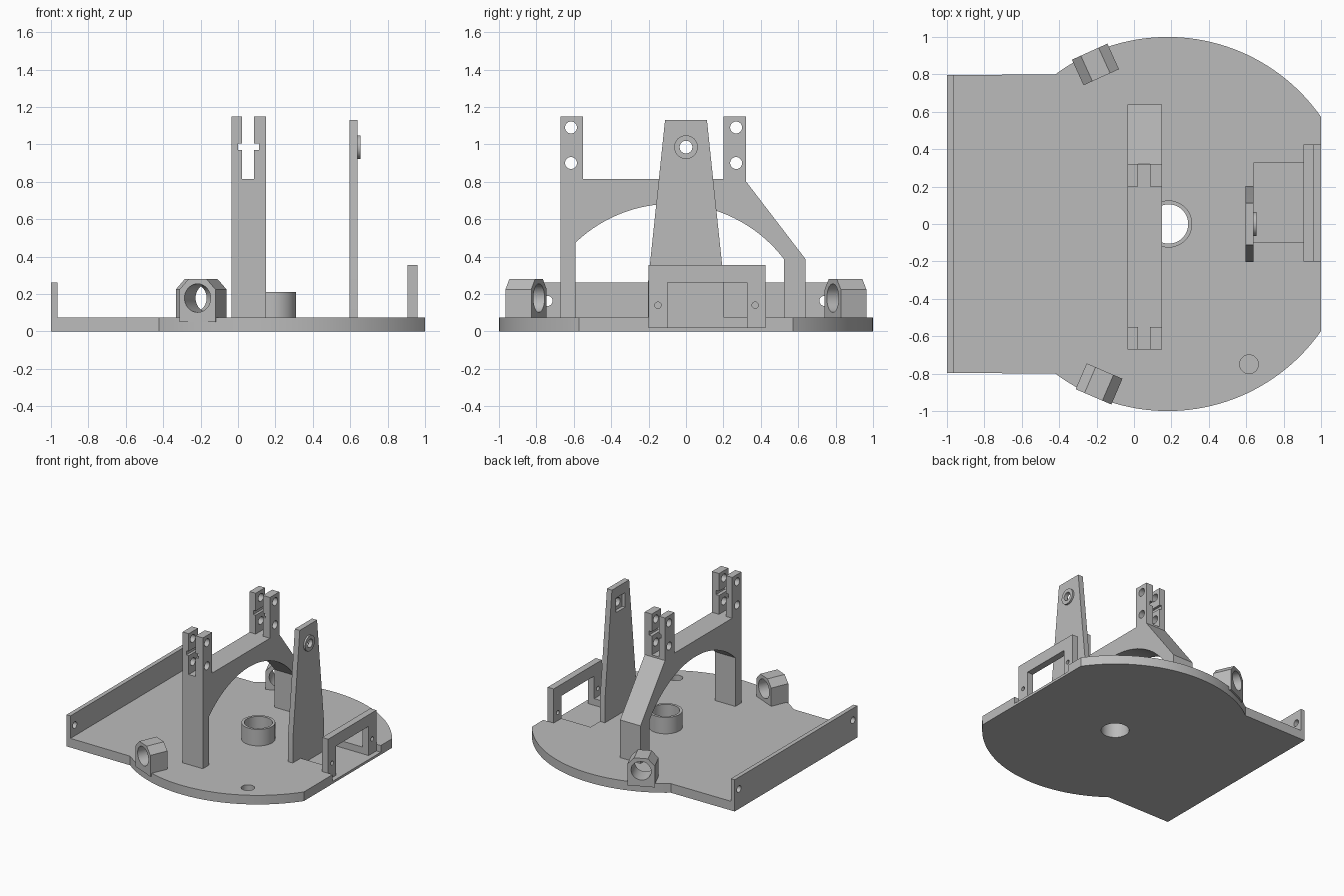
import bpy, bmesh
from math import sin, cos, pi, radians, atan2, hypot
from mathutils import Matrix

cube = bpy.data.objects.get("Cube")
if cube:
    bpy.data.objects.remove(cube)

grey = bpy.data.materials.new("plain grey")
grey.use_nodes = True
GREY = (0.5, 0.5, 0.5, 1)
grey.diffuse_color = GREY
grey.node_tree.nodes["Principled BSDF"].inputs["Base Color"].default_value = GREY

# Maps a profile point (u, v) and a depth d to space, for each extrusion axis
PLACE = {"x": lambda u, v, d: (d, u, v),
         "y": lambda u, v, d: (u, d, v),
         "z": lambda u, v, d: (u, v, d)}


def arc(u, v, r, start=0.0, end=2 * pi, n=48):
    closed = abs(end - start) > 6.28
    count = n if closed else n + 1
    return [(u + r * cos(start + (end - start) * i / n),
             v + r * sin(start + (end - start) * i / n)) for i in range(count)]


def rect(u0, v0, u1, v1):
    return [(u0, v0), (u1, v0), (u1, v1), (u0, v1)]


def prism(name, profile, axis, a, b):
    """Extrude a closed profile along an axis from a to b."""
    bm = bmesh.new()
    face = bm.faces.new([bm.verts.new(PLACE[axis](u, v, a)) for u, v in profile])
    ext = bmesh.ops.extrude_face_region(bm, geom=[face])["geom"]
    move = PLACE[axis](0, 0, b - a)
    bmesh.ops.translate(bm, vec=move, verts=[e for e in ext if isinstance(e, bmesh.types.BMVert)])
    bmesh.ops.recalc_face_normals(bm, faces=bm.faces)
    mesh = bpy.data.meshes.new(name)
    bm.to_mesh(mesh)
    bm.free()
    mesh.materials.append(grey)
    obj = bpy.data.objects.new(name, mesh)
    bpy.context.collection.objects.link(obj)
    return obj


def cut(obj, *cutters):
    """Subtract each (profile, axis, a, b) prism, then bake the result."""
    tools = [prism("cutter", *c) for c in cutters]
    for tool in tools:
        mod = obj.modifiers.new("cut", "BOOLEAN")
        mod.operation, mod.solver, mod.object = "DIFFERENCE", "EXACT", tool
    bpy.context.view_layer.update()
    graph = bpy.context.evaluated_depsgraph_get()
    mesh = bpy.data.meshes.new_from_object(obj.evaluated_get(graph))
    obj.modifiers.clear()
    obj.data = mesh
    for tool in tools:
        bpy.data.objects.remove(tool)
    return obj


TOP = 0.075      # upper surface of the base plate
SINK = 0.05      # parts are sunk a little into the plate
HUB = 0.18       # x of the disc centre

# Base plate: disc with a flat right side and a square tail on the left
edge = atan2(0.572, 0.82)
tail = atan2(0.797, -0.6)
outline = (arc(HUB, 0, 1, -tail, -edge, 40) + arc(HUB, 0, 1, edge, tail, 40)
           + [(-1, 0.797), (-1, -0.797)])
base = prism("base_plate", outline, "z", 0, TOP)
cut(base,
    (arc(HUB + 0.005, 0, 0.105), "z", -0.1, 0.2),
    (arc(0.615, -0.75, 0.05), "z", 0.02, 0.2),
    (rect(0.64, -0.1, 1.1, 0.325), "z", 0.02, 0.2),
    (rect(0.96, -0.2, 1.1, 0.425), "z", 0.02, 0.2))

# Hub collar around the centre hole
collar = prism("hub_collar", arc(HUB + 0.005, 0, 0.126), "z", SINK, 0.21)
cut(collar, (arc(HUB + 0.005, 0, 0.105), "z", -0.1, 0.4))

# Left wall with a screw hole at each end
wall = prism("left_wall", rect(-0.797, SINK, 0.797, 0.26), "x", -1, -0.965)
cut(wall, *[(arc(s * 0.74, 0.163, 0.027, n=24), "x", -1.1, -0.9) for s in (-1, 1)])

# Arched bridge with two forked towers
arch_c = (-0.073, -0.068)
a0 = atan2(0.475 - arch_c[1], -0.59 - arch_c[0])
a1 = atan2(0.385 - arch_c[1], 0.525 - arch_c[0])
profile = ([(-0.67, SINK), (-0.59, SINK)] + arc(*arch_c, 0.75, a0, a1, 32)
           + [(0.525, SINK), (0.64, SINK), (0.64, 0.385), (0.322, 0.8),
              (0.322, 1.15), (0.2, 1.15), (0.2, 0.815),
              (-0.55, 0.815), (-0.55, 1.15), (-0.67, 1.15)])
bridge = prism("arched_bridge", profile, "x", -0.035, 0.15)
cut(bridge,
    (rect(0.021, 0.815, 0.085, 1.3), "y", -0.9, 0.9),
    (rect(0.0, 0.97, 0.112, 1.005), "y", -0.9, 0.9),
    *[(arc(y, z, 0.032, n=32), "x", -0.2, 0.3) for y in (-0.615, 0.268) for z in (0.9, 1.09)])

# Tapered pillar with a square pocket behind and a round boss in front
PZ = 0.985
pillar = prism("tapered_pillar", [(-0.203, SINK), (0.203, SINK), (0.203, 0.26),
                                  (0.112, 1.13), (-0.112, 1.13), (-0.203, 0.26)],
               "x", 0.595, 0.64)
cut(pillar,
    (arc(0, PZ, 0.034, n=32), "x", 0.5, 0.7),
    (rect(-0.06, PZ - 0.06, 0.06, PZ + 0.06), "x", 0.5, 0.622))
boss = prism("pillar_boss", arc(0, PZ, 0.063), "x", 0.635, 0.655)
cut(boss, (arc(0, PZ, 0.034, n=32), "x", 0.5, 0.7))

# Right bracket: open frame with a small screw hole in each post
frame = [(-0.2, 0.02), (-0.1, 0.02), (-0.1, 0.26), (0.325, 0.26),
         (0.325, 0.02), (0.425, 0.02), (0.425, 0.355), (-0.2, 0.355)]
bracket = prism("right_bracket", frame, "x", 0.905, 0.96)
cut(bracket, *[(arc(y, 0.14, 0.017, n=24), "x", 0.8, 1.1) for y in (-0.15, 0.37)])

# Bored blocks with chamfered tops, pointing away from the hub
W = 0.104
for name, x, y in (("front_bored_block", -0.187, -0.855), ("back_bored_block", -0.206, 0.853)):
    block = prism(name, [(-W, SINK), (W, SINK), (W, 0.225), (0.052, 0.28),
                         (-0.052, 0.28), (-W, 0.225)], "y", -0.075, 0.075)
    cut(block, (arc(0, 0.178, 0.076), "y", -0.2, 0.2))
    turn = atan2(y, x - HUB) - pi / 2
    block.data.transform(Matrix.Translation((x, y, 0)) @ Matrix.Rotation(turn, 4, "Z"))

# Smooth the round surfaces and keep the edges sharp
bpy.ops.object.select_all(action="DESELECT")
for obj in bpy.context.collection.objects:
    if obj.type == "MESH" and obj.data.materials and obj.data.materials[0] == grey:
        obj.select_set(True)
        bpy.context.view_layer.objects.active = obj
bpy.ops.object.shade_smooth_by_angle(angle=radians(30))
